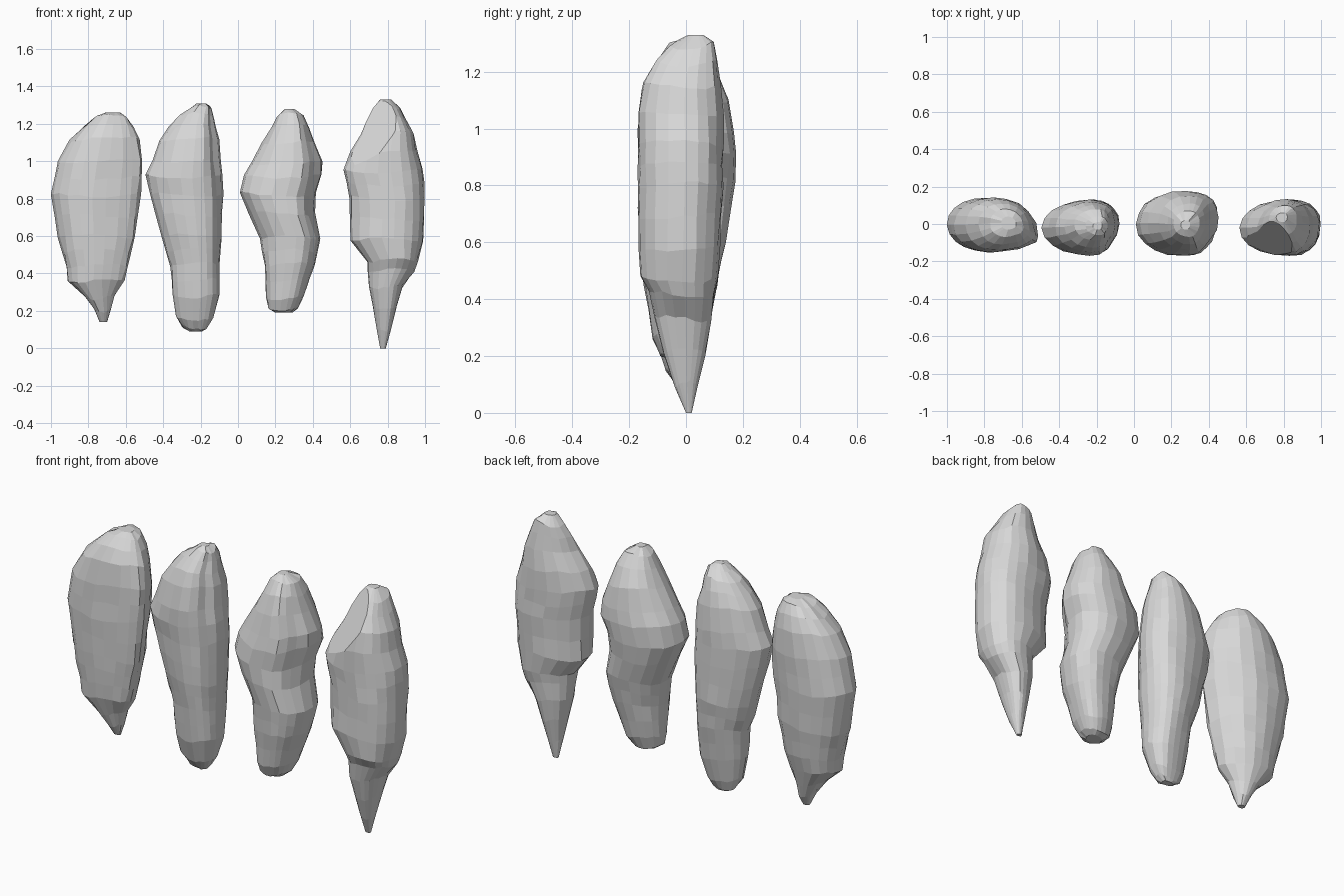
import bpy
import bmesh
import math
import random
from mathutils import Vector

SIDES = 20
CM = 0.01  # section tables are written in hundredths of a unit

default_cube = bpy.data.objects.get("Cube")
if default_cube:
    bpy.data.objects.remove(default_cube, do_unlink=True)

# Single stone colour
stone = bpy.data.materials.new("pale_grey_stone")
stone.use_nodes = True
stone_colour = (0.69, 0.69, 0.69, 1.0)
stone.diffuse_color = stone_colour
shader = stone.node_tree.nodes["Principled BSDF"]
shader.inputs["Base Color"].default_value = stone_colour
shader.inputs["Roughness"].default_value = 0.9


def refine(sections, step=13):
    """Insert a halfway section wherever two sections are far apart."""
    result = [sections[0]]
    for low, high in zip(sections, sections[1:]):
        if high[0] - low[0] > step:
            result.append(tuple((a + b) / 2 for a, b in zip(low, high)))
        result.append(high)
    return result


def section_ring(bm, section, shape, groove, wobble, rng):
    """One cross-section: thickest at the ridge, with its own left and right edge."""
    z, left, right, front, back = (value * CM for value in section)
    ridge, left_point, right_point, skew = shape
    ridge_x = left + (right - left) * ridge
    middle_y = (front + back) / 2
    ring = []
    for i in range(SIDES):
        angle = math.tau * i / SIDES
        c, s = math.cos(angle), math.sin(angle)
        if c > 0:
            x = (right - ridge_x) * c ** right_point
        else:
            x = (left - ridge_x) * abs(c) ** left_point
        y = math.copysign(abs(s) ** 0.9, s) * (back - front) / 2
        y += skew * max(x, 0) * (1 - abs(s))
        lift = 0.0
        if wobble:
            # Shallow lengthwise groove, wavy courses and chipped corners
            if groove:
                angle_off = math.remainder(angle - groove[0], math.tau) / 0.25
                height_off = (z - groove[1]) / 0.28
                dent = 1 - groove[2] * math.exp(-angle_off ** 2 - height_off ** 2)
                x, y = x * dent, y * dent
            lift = 0.01 * math.sin(2 * angle + z * 9) + rng.uniform(-0.006, 0.006)
            scale = 1 + rng.uniform(-0.025, 0.025)
            x, y = x * scale, y * scale
        ring.append(bm.verts.new((ridge_x + x, middle_y + y, z + lift)))
    return ring


def chip(bm, point, normal):
    """Slice a flat flake off the stone and close the cut."""
    geometry = bm.verts[:] + bm.edges[:] + bm.faces[:]
    cut = bmesh.ops.bisect_plane(bm, geom=geometry, plane_co=Vector(point),
                                 plane_no=Vector(normal).normalized(),
                                 clear_outer=True)
    edges = [e for e in cut["geom_cut"] if isinstance(e, bmesh.types.BMEdge)]
    bmesh.ops.holes_fill(bm, edges=edges, sides=0)


def build_stone(name, sections, shape, groove=None, chips=(), seed=1):
    rng = random.Random(seed)
    bm = bmesh.new()
    rows = refine(sections)
    last = len(rows) - 1
    rings = [section_ring(bm, row, shape, groove, 0 < i < last, rng)
             for i, row in enumerate(rows)]
    for low, high in zip(rings, rings[1:]):
        for i in range(SIDES):
            j = (i + 1) % SIDES
            bm.faces.new((low[i], low[j], high[j], high[i]))
    bm.faces.new(list(reversed(rings[0])))
    bm.faces.new(rings[-1])
    for point, normal in chips:
        chip(bm, point, normal)
    bmesh.ops.recalc_face_normals(bm, faces=bm.faces)
    mesh = bpy.data.meshes.new(name)
    bm.to_mesh(mesh)
    bm.free()
    mesh.materials.append(stone)
    stone_object = bpy.data.objects.new(name, mesh)
    bpy.context.scene.collection.objects.link(stone_object)


# Sections run bottom to top: height, left, right, front, back
# Shapes hold: ridge position, left and right edge sharpness, right edge skew
# Broad stone with a small broken tip
build_stone("broad_stone", [
    (14, -74, -70, -2, 1),
    (20, -77, -68, -5, 4),
    (27, -82, -66, -8, 6),
    (36, -91, -61, -12, 9),
    (44, -92, -59, -13, 11),
    (60, -96, -55, -14, 13),
    (82, -100, -52, -15, 14),
    (100, -96, -51, -15, 14),
    (112, -90, -53, -14, 13),
    (119, -83, -56, -11, 11),
    (124, -77, -59, -7, 8),
    (126, -71, -63, -3, 4),
], shape=(0.46, 0.95, 1.1, -0.25), seed=3)

# Tall stone with a rounded foot and a steep side
build_stone("round_foot_stone", [
    (9, -26, -19, -2, 2),
    (11, -30, -16, -4, 3),
    (16, -33, -13, -7, 5),
    (28, -35, -10, -11, 8),
    (45, -36, -10, -13, 11),
    (60, -41, -9, -15, 13),
    (82, -47, -8, -16, 13),
    (92, -49, -8, -17, 13),
    (100, -46, -9, -17, 13),
    (112, -42, -10, -15, 12),
    (119, -37, -12, -13, 10),
    (125, -32, -13, -9, 8),
    (129, -26, -14, -6, 4),
    (131, -22, -17, -3, 1),
], shape=(0.6, 1.15, 0.85, 0.1), groove=(-0.7, 1.05, 0.15), seed=5)

# Stone with a pointed shoulder and a grooved face
build_stone("grooved_stone", [
    (19, 20, 29, -6, 1),
    (21, 16, 32, -9, 4),
    (27, 15, 35, -12, 7),
    (45, 14, 41, -15, 11),
    (59, 12, 44, -16, 14),
    (72, 6, 41, -17, 16),
    (82, 1, 42, -17, 17),
    (92, 3, 45, -17, 18),
    (99, 7, 45, -16, 17),
    (110, 13, 41, -14, 15),
    (119, 18, 38, -11, 11),
    (125, 21, 35, -7, 7),
    (128, 25, 30, -3, 2),
], shape=(0.6, 1, 0.9, 0.2), groove=(-0.75, 0.95, 0.16), seed=8)

# Longest stone, stepping in to a narrow spike, with a flaked crown
build_stone("spiked_stone", [
    (0, 76, 79, 0, 2),
    (10, 74, 82, -4, 4),
    (22, 72, 85, -8, 7),
    (33, 70, 88, -11, 9),
    (42, 69, 94, -13, 10),
    (47, 69, 96, -16, 11),
    (58, 60, 99, -17, 12),
    (80, 60, 100, -17, 13),
    (95, 56, 99, -17, 13),
    (105, 60, 96, -17, 13),
    (115, 66, 94, -15, 12),
    (123, 69, 90, -11, 11),
    (129, 72, 87, -6, 10),
    (133, 76, 82, 1, 6),
], shape=(0.6, 1.1, 0.9, 0.1), seed=11,
    chips=[((0.65, -0.08, 1.06), (-0.5, -0.7, 0.45))])
